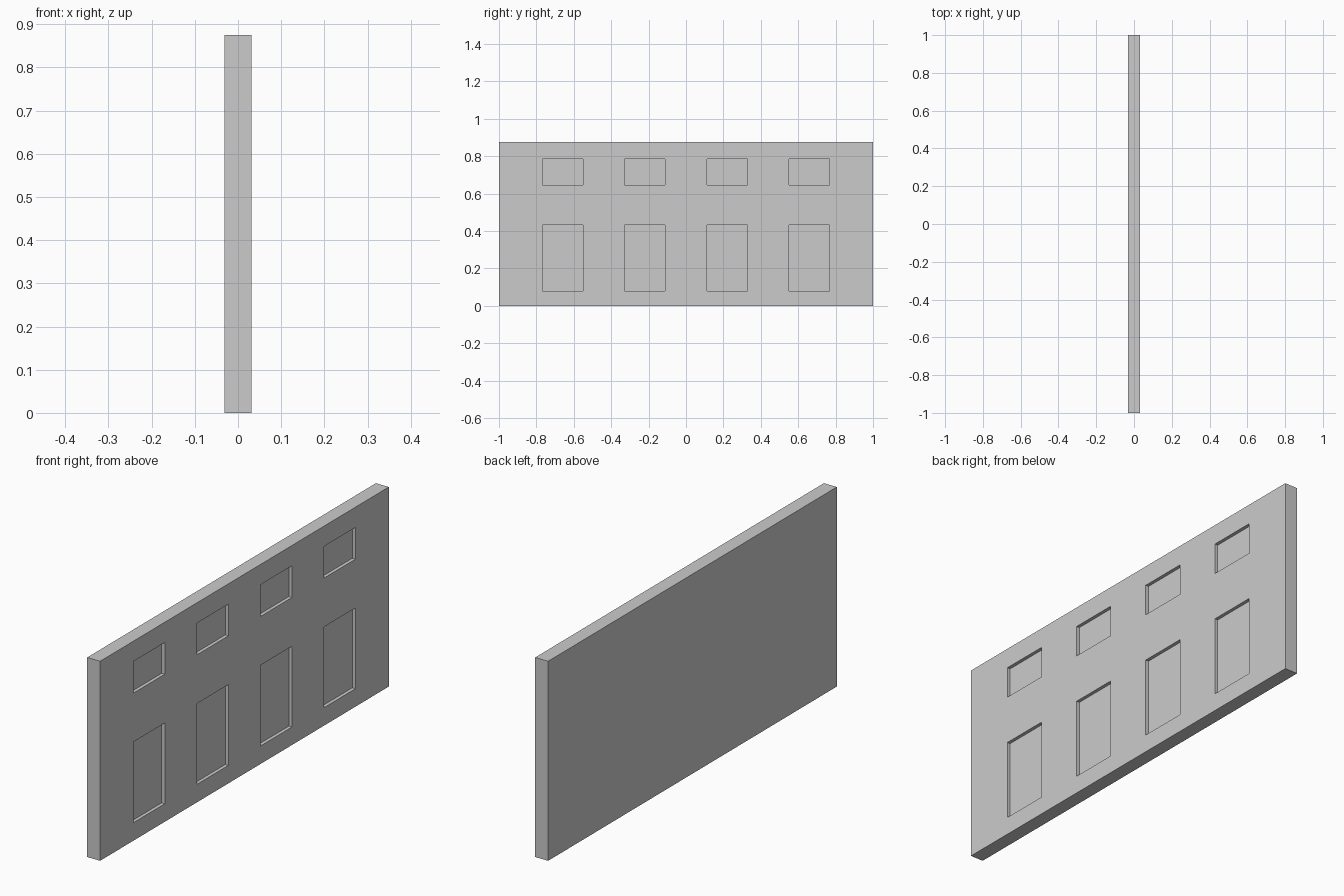
import bpy
import bmesh
from mathutils import Matrix, Vector

if "Cube" in bpy.data.objects:
    bpy.data.objects.remove(bpy.data.objects["Cube"])

THICK, LENGTH, HEIGHT = 0.0625, 2.0, 0.875
RECESS = 0.015
FACE_X = THICK / 2


def add_box(bm, lo, hi):
    lo, hi = Vector(lo), Vector(hi)
    matrix = Matrix.Translation((lo + hi) / 2) @ Matrix.Diagonal((*(hi - lo), 1))
    bmesh.ops.create_cube(bm, size=1, matrix=matrix)


def make_object(name, boxes):
    bm = bmesh.new()
    for lo, hi in boxes:
        add_box(bm, lo, hi)
    mesh = bpy.data.meshes.new(name)
    bm.to_mesh(mesh)
    bm.free()
    obj = bpy.data.objects.new(name, mesh)
    bpy.context.collection.objects.link(obj)
    return obj


# Solid wall slab
wall = make_object("wall", [((-FACE_X, -LENGTH / 2, 0), (FACE_X, LENGTH / 2, HEIGHT))])

# Cutter: four columns of tall lower and short upper window recesses
half_w = 0.1085
openings = []
for y in (-0.66, -0.22, 0.22, 0.66):
    for z0, z1 in ((0.079, 0.433), (0.647, 0.786)):
        openings.append(((FACE_X - RECESS, y - half_w, z0), (FACE_X + 0.05, y + half_w, z1)))
cutter = make_object("window_cutter", openings)
cutter.hide_render = True
cutter.display_type = 'WIRE'

# Recess the windows into the right-hand face only
cut = wall.modifiers.new("window_recesses", 'BOOLEAN')
cut.operation = 'DIFFERENCE'
cut.solver = 'EXACT'
cut.object = cutter
